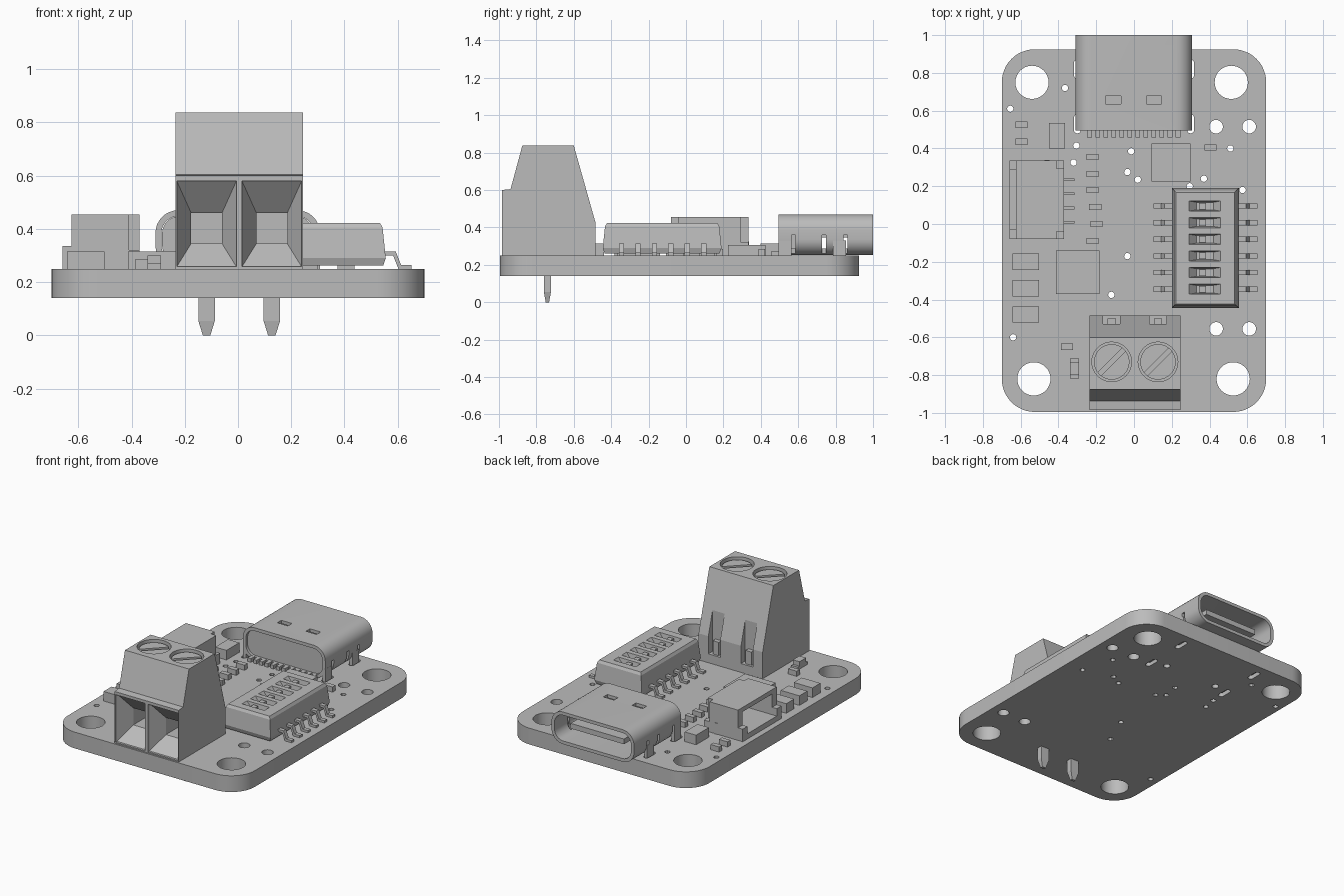
import bpy, bmesh
from math import cos, sin, pi, radians
from mathutils import Matrix

cube = bpy.data.objects.get("Cube")
if cube:
    bpy.data.objects.remove(cube)

grey = bpy.data.materials.new("plain_grey")
grey.use_nodes = True
COLOUR = (0.5, 0.5, 0.5, 1)
grey.diffuse_color = COLOUR
grey.node_tree.nodes["Principled BSDF"].inputs["Base Color"].default_value = COLOUR
TOP = 0.25  # upper surface of the board


def finish(name, bm, smooth=False):
    bmesh.ops.remove_doubles(bm, verts=bm.verts, dist=1e-5)
    bmesh.ops.recalc_face_normals(bm, faces=bm.faces)
    mesh = bpy.data.meshes.new(name)
    bm.to_mesh(mesh)
    bm.free()
    mesh.materials.append(grey)
    ob = bpy.data.objects.new(name, mesh)
    bpy.context.collection.objects.link(ob)
    if smooth:
        select(ob)
        bpy.ops.object.shade_smooth_by_angle(angle=radians(30))
    return ob


def select(ob):
    bpy.ops.object.select_all(action='DESELECT')
    ob.select_set(True)
    bpy.context.view_layer.objects.active = ob


def loft(name, rings, smooth=False):
    """Skin a stack of equal rings and cap both ends."""
    bm = bmesh.new()
    rows = [[bm.verts.new(p) for p in ring] for ring in rings]
    n = len(rows[0])
    for a, b in zip(rows, rows[1:]):
        for i in range(n):
            bm.faces.new((a[i], a[(i + 1) % n], b[(i + 1) % n], b[i]))
    bm.faces.new(rows[0])
    bm.faces.new(rows[-1])
    return finish(name, bm, smooth)


def rect(x0, x1, y0, y1, z):
    return [(x0, y0, z), (x1, y0, z), (x1, y1, z), (x0, y1, z)]


def wall(x0, x1, z0, z1, y):
    return [(x0, y, z0), (x1, y, z0), (x1, y, z1), (x0, y, z1)]


def box(name, x0, x1, y0, y1, z0, z1):
    return loft(name, [rect(x0, x1, y0, y1, z0), rect(x0, x1, y0, y1, z1)])


def chip(name, x, y, w, d, h):
    return box(name, x - w / 2, x + w / 2, y - d / 2, y + d / 2, TOP, TOP + h)


def circle(x, y, r, n=32):
    return [(x + r * cos(2 * pi * i / n), y + r * sin(2 * pi * i / n)) for i in range(n)]


def rounded(x0, x1, y0, y1, r, n=8):
    pts = []
    corners = [(x1 - r, y1 - r), (x0 + r, y1 - r), (x0 + r, y0 + r), (x1 - r, y0 + r)]
    for k, (cx, cy) in enumerate(corners):
        for i in range(n + 1):
            a = (k + i / n) * pi / 2
            pts.append((cx + r * cos(a), cy + r * sin(a)))
    return pts


def disc(name, x, y, r, z0, z1):
    return loft(name, [[(*p, z) for p in circle(x, y, r)] for z in (z0, z1)], True)


def plate(name, loops, depth, matrix):
    """Extruded outline with holes."""
    cu = bpy.data.curves.new(name, 'CURVE')
    cu.dimensions, cu.fill_mode, cu.extrude = '2D', 'BOTH', depth / 2
    for loop in loops:
        sp = cu.splines.new('POLY')
        sp.points.add(len(loop) - 1)
        for pt, p in zip(sp.points, loop):
            pt.co = (*p, 0, 1)
        sp.use_cyclic_u = True
    tmp = bpy.data.objects.new(name, cu)
    bm = bmesh.new()
    bm.from_mesh(tmp.to_mesh())
    tmp.to_mesh_clear()
    bpy.data.objects.remove(tmp)
    bmesh.ops.transform(bm, matrix=matrix, verts=bm.verts)
    return finish(name, bm, True)


def cut(ob, cutters):
    for c in cutters:
        mod = ob.modifiers.new("cut", 'BOOLEAN')
        mod.operation, mod.solver, mod.object = 'DIFFERENCE', 'EXACT', c
        select(ob)
        bpy.ops.object.modifier_apply(modifier=mod.name)
        bpy.data.objects.remove(c)


# Circuit board with mounting holes, vias and shell slots
loops = [rounded(-0.7, 0.7, -0.995, 0.925, 0.175, 12)]
loops += [circle(x, y, 0.088) for x, y in ((-0.54, 0.75), (0.515, 0.75), (-0.53, -0.82), (0.525, -0.82))]
loops += [circle(x, y, 0.036, 20) for x in (0.435, 0.61) for y in (0.515, -0.555)]
vias = [(-0.655, 0.61), (-0.365, 0.72), (-0.305, 0.415), (-0.32, 0.325), (-0.015, 0.385),
        (-0.035, 0.275), (0.02, 0.235), (-0.035, -0.17), (-0.12, -0.375), (-0.64, -0.6),
        (0.575, 0.18), (0.51, 0.4), (0.37, 0.24), (0.295, 0.2)]
loops += [circle(x, y, 0.017, 12) for x, y in vias]
for s in (-1, 1):
    loops += [rounded(s * 0.3 - 0.018, s * 0.3 + 0.018, y - 0.05, y + 0.05, 0.017, 4) for y in (0.53, 0.82)]
    loops.append(circle(s * 0.2, 0.56, 0.022, 16))
plate("circuit_board", loops, 0.11, Matrix.Translation((0, 0, 0.195)))

# Terminal block body with wire funnels, screw wells and rear slots
side = [(-0.985, TOP), (-0.985, 0.6), (-0.938, 0.605), (-0.875, 0.838), (-0.6, 0.838),
        (-0.485, 0.43), (-0.485, TOP)]
block = loft("terminal_block", [[(x, y, z) for y, z in side] for x in (-0.235, 0.245)])
cutters = []
for x in (-0.118, 0.127):
    inner = (x - 0.058, x + 0.058, 0.345, 0.46)
    cutters.append(loft("funnel", [wall(x - 0.112, x + 0.112, 0.258, 0.58, -1.0),
                                   wall(x - 0.112, x + 0.112, 0.258, 0.58, -0.97),
                                   wall(*inner, -0.87), wall(*inner, -0.7)]))
    cutters.append(disc("well", x, -0.73, 0.105, 0.79, 0.9))
    cutters.append(box("rear_slot", x - 0.045, x + 0.045, -0.53, -0.4, 0.31, 0.8))
cut(block, cutters)
for x in (-0.118, 0.127):
    screw = disc("terminal_screw", x, -0.73, 0.094, 0.78, 0.822)
    slot = box("screw_slot", -0.14, 0.14, -0.012, 0.012, 0.8, 0.9)
    slot.matrix_world = Matrix.Translation((x, -0.73, 0)) @ Matrix.Rotation(pi / 4, 4, 'Z')
    bpy.context.view_layer.update()
    cut(screw, [slot])
    box("terminal_clip", x - 0.022, x + 0.022, -0.535, -0.5, 0.3, 0.4)
    loft("terminal_pin", [rect(x - 0.014, x + 0.014, -0.75, -0.732, 0),
                          rect(x - 0.031, x + 0.031, -0.76, -0.722, 0.055),
                          rect(x - 0.031, x + 0.031, -0.76, -0.722, 0.2)])

# Charging socket: hollow shell, rear plug, tongue, contacts and legs
shell = plate("socket_shell", [rounded(-0.31, 0.308, 0.252, 0.47, 0.085),
                               rounded(-0.288, 0.286, 0.274, 0.448, 0.065)], 0.505,
              Matrix.Translation((0, 0.7475, 0)) @ Matrix.Rotation(pi / 2, 4, 'X'))
cutters = [box("window", x - 0.04, x + 0.04, 0.635, 0.678, 0.44, 0.5) for x in (-0.11, 0.105)]
for s in (-1, 1):
    cutters += [box("slit", s * 0.3 - 0.04, s * 0.3 + 0.04, y - 0.011, y + 0.011, 0.24, 0.36)
                for y in (0.575, 0.737, 0.852)]
cut(shell, cutters)
plug = rounded(-0.285, 0.283, 0.275, 0.447, 0.064)
loft("socket_plug", [[(x, y, z) for x, z in plug] for y in (0.51, 0.56)], True)
box("socket_core", -0.23, 0.23, 0.55, 0.7, 0.28, 0.44)
box("socket_tongue", -0.2, 0.2, 0.69, 0.95, 0.345, 0.38)
for i in range(12):
    chip("socket_contact", -0.235 + i * 0.0425, 0.487, 0.025, 0.06, 0.025)
for s in (-1, 1):
    for y in (0.53, 0.82):
        box("socket_leg", s * 0.298 - 0.01, s * 0.298 + 0.01, y - 0.035, y + 0.035, 0.16, 0.33)

# Switch bank with recessed sliders and gull wing leads
rows = [0.095 - i * 0.088 for i in range(6)]
bank = loft("switch_bank", [rect(0.2 + d, 0.555 - d, -0.445 + d, 0.19 - d, z)
                            for d, z in ((0.01, 0.262), (0, 0.29), (0.012, 0.405), (0.022, 0.423))])
cut(bank, [loft("switch_slot", [rect(0.33, 0.42, y - 0.02, y + 0.02, 0.38),
                                rect(0.285, 0.465, y - 0.028, y + 0.028, 0.43)]) for y in rows])
lead = [(0.17, 0.315), (0.215, 0.315), (0.235, 0.265), (0.275, 0.265), (0.275, TOP),
        (0.225, TOP), (0.205, 0.3), (0.17, 0.3)]
for y in rows:
    box("switch_slider", 0.345, 0.38, y - 0.017, y + 0.017, 0.375, 0.415)
    for s in (-1, 1):
        loft("switch_lead", [[(0.3775 + s * x, v, z) for x, z in lead] for v in (y - 0.014, y + 0.014)])

# Side connector open to the left edge, with stepped ends
conn = box("cable_connector", -0.66, -0.37, -0.08, 0.335, TOP, 0.455)
cut(conn, [box("cavity", -0.7, -0.42, -0.03, 0.285, 0.285, 0.425),
           box("roof_notch", -0.7, -0.625, -0.04, 0.295, 0.335, 0.5)]
    + [box("end_step", -0.7, -0.625, y - 0.045, y + 0.045, 0.335, 0.5) for y in (-0.08, 0.335)]
    + [box("rear_step", -0.41, -0.3, y - 0.04, y + 0.04, 0.32, 0.5) for y in (-0.08, 0.335)])
for y in (-0.06, 0.318):
    chip("connector_tab", -0.46, y, 0.025, 0.04, 0.075)
for i in range(4):
    chip("connector_lead", -0.345, 0.01 + i * 0.075, 0.06, 0.014, 0.03)

# Chips and small surface parts
chip("controller_chip", -0.298, -0.255, 0.23, 0.23, 0.065)
chip("regulator_chip", 0.195, 0.325, 0.207, 0.2, 0.055)
chip("fuse", -0.408, 0.467, 0.085, 0.137, 0.065)
for y in (-0.2, -0.34, -0.48):
    chip("capacitor", -0.572, y, 0.14, 0.085, 0.065)
small = [(-0.595, 0.525), (-0.595, 0.435), (-0.22, 0.355), (-0.22, 0.265), (-0.22, 0.18),
         (-0.205, 0.09), (-0.198, 0), (-0.22, -0.09), (0.405, 0.405), (-0.355, -0.65)]
for x, y in small:
    chip("resistor", x, y, 0.064, 0.033, 0.035)
chip("indicator_base", -0.315, -0.765, 0.05, 0.105, 0.02)
chip("indicator_lens", -0.315, -0.765, 0.05, 0.07, 0.05)
